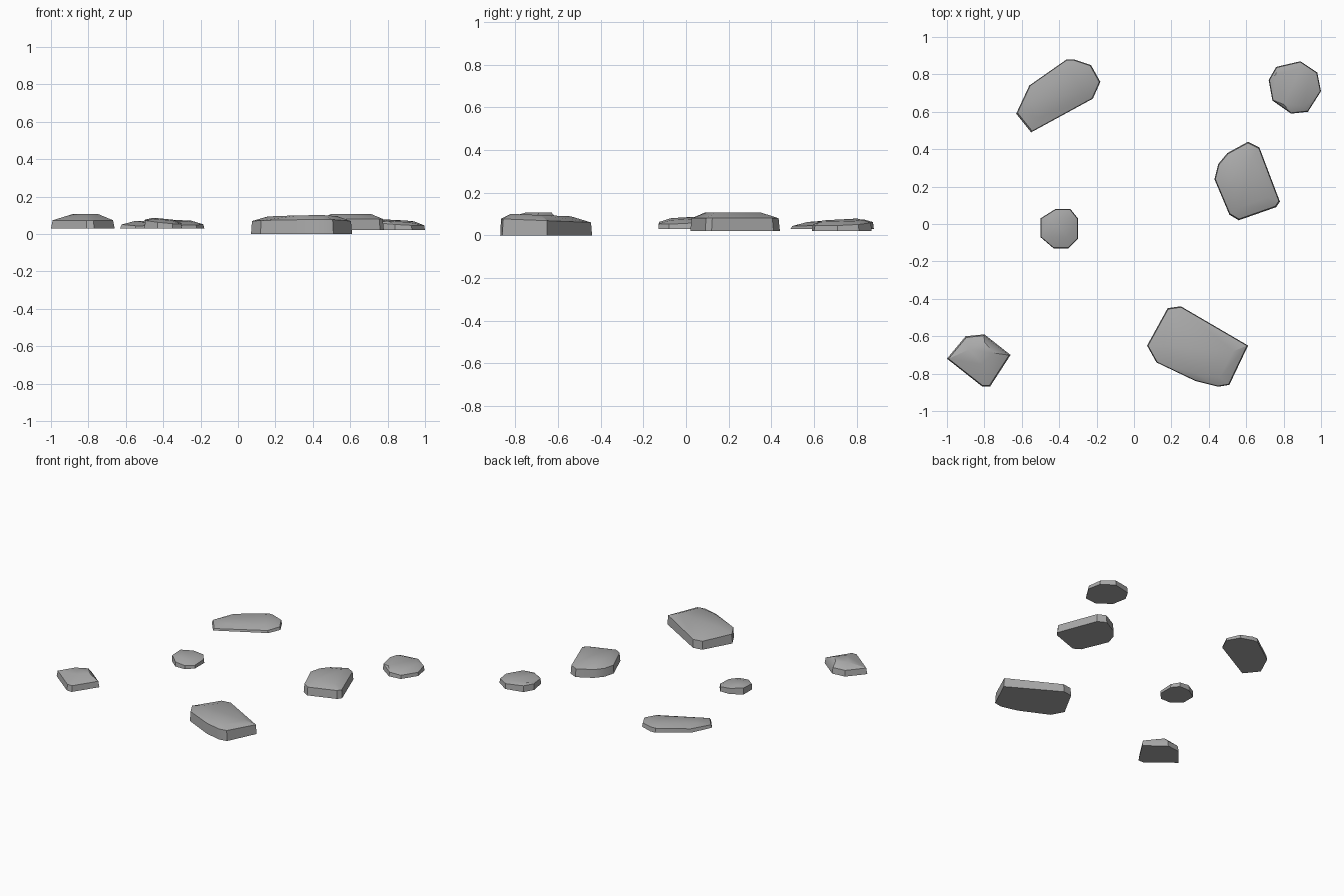
import bpy
import bmesh
import math
from mathutils import Vector

if "Cube" in bpy.data.objects:
    bpy.data.objects.remove(bpy.data.objects["Cube"], do_unlink=True)

# One plain stone colour
stone_grey = bpy.data.materials.new("stone_grey")
stone_grey.use_nodes = True
colour = (0.40, 0.40, 0.40, 1)
stone_grey.diffuse_color = colour
shader = next(n for n in stone_grey.node_tree.nodes if n.type == "BSDF_PRINCIPLED")
shader.inputs["Base Color"].default_value = colour


def flat_stone(name, outline, crown, base, shoulder, top, tilt=(0, 0), shrink=0.97):
    """Wrap a faceted stone around a flat footprint, a raised shoulder and a crown."""
    footprint = [Vector(p) for p in outline]
    centre = sum(footprint, Vector((0, 0))) / len(footprint)
    slope = Vector(tilt)

    def lifted(point, height):
        return (point.x, point.y, height + slope.dot(point - centre))

    bm = bmesh.new()
    for point in footprint:
        bm.verts.new((point.x, point.y, base))
        bm.verts.new(lifted(centre + (point - centre) * shrink, shoulder))
    for point in crown:
        bm.verts.new(lifted(Vector(point), top))

    # Convex skin, with unused inner points removed
    bmesh.ops.convex_hull(bm, input=bm.verts[:])
    loose = [v for v in bm.verts if not v.link_faces]
    bmesh.ops.delete(bm, geom=loose, context="VERTS")
    bmesh.ops.dissolve_limit(bm, angle_limit=math.radians(2),
                             verts=bm.verts[:], edges=bm.edges[:])
    bmesh.ops.recalc_face_normals(bm, faces=bm.faces[:])

    mesh = bpy.data.meshes.new(name)
    bm.to_mesh(mesh)
    bm.free()
    mesh.materials.append(stone_grey)
    mesh.shade_smooth()
    mesh.set_sharp_from_angle(angle=math.radians(30))
    stone = bpy.data.objects.new(name, mesh)
    bpy.context.collection.objects.link(stone)
    return stone


# Small peaked stone, front right
flat_stone(
    "front_right_stone",
    outline=[(-1, -.72), (-.9, -.6), (-.8, -.59), (-.66, -.7), (-.77, -.87), (-.81, -.87)],
    crown=[(-.88, -.67), (-.8, -.63), (-.75, -.69), (-.81, -.75)],
    base=.03, shoulder=.073, top=.107, shrink=.95)

# Large slab, front
flat_stone(
    "front_slab_stone",
    outline=[(.07, -.65), (.18, -.45), (.25, -.44), (.61, -.65),
             (.51, -.86), (.45, -.87), (.33, -.84), (.12, -.74)],
    crown=[(.16, -.65), (.24, -.54), (.53, -.68), (.46, -.82), (.33, -.8)],
    base=0, shoulder=.07, top=.095, tilt=(0, -.04), shrink=.98)

# Rounded stone, left side
flat_stone(
    "left_round_stone",
    outline=[(.43, .24), (.45, .32), (.5, .38), (.61, .44), (.67, .41),
             (.78, .12), (.76, .09), (.56, .02), (.51, .05)],
    crown=[(.5, .17), (.52, .31), (.63, .35), (.71, .14), (.57, .09)],
    base=.02, shoulder=.08, top=.107)

# Thin stone, back left corner
flat_stone(
    "back_left_stone",
    outline=[(.72, .77), (.76, .84), (.89, .87), (.98, .81),
             (1, .71), (.93, .6), (.84, .59), (.74, .66)],
    crown=[(.76, .8), (.89, .83), (.94, .79), (.91, .63), (.8, .64)],
    base=.02, shoulder=.055, top=.07, tilt=(-.06, .04))

# Long stone, back right, rising towards the back
flat_stone(
    "back_right_long_stone",
    outline=[(-.63, .59), (-.56, .74), (-.36, .88), (-.32, .88),
             (-.23, .85), (-.18, .76), (-.22, .67), (-.55, .49)],
    crown=[(-.55, .66), (-.34, .83), (-.25, .79), (-.27, .7), (-.5, .57)],
    base=.03, shoulder=.054, top=.07, tilt=(-.02, .06))

# Small stone near the middle, higher on its right side
flat_stone(
    "middle_small_stone",
    outline=[(-.5, -.03), (-.5, .03), (-.42, .08), (-.34, .08), (-.3, .03),
             (-.3, -.08), (-.35, -.13), (-.43, -.13), (-.5, -.07)],
    crown=[(-.45, .03), (-.35, .03), (-.35, -.07), (-.44, -.07)],
    base=.03, shoulder=.065, top=.079, tilt=(-.1, .05))
